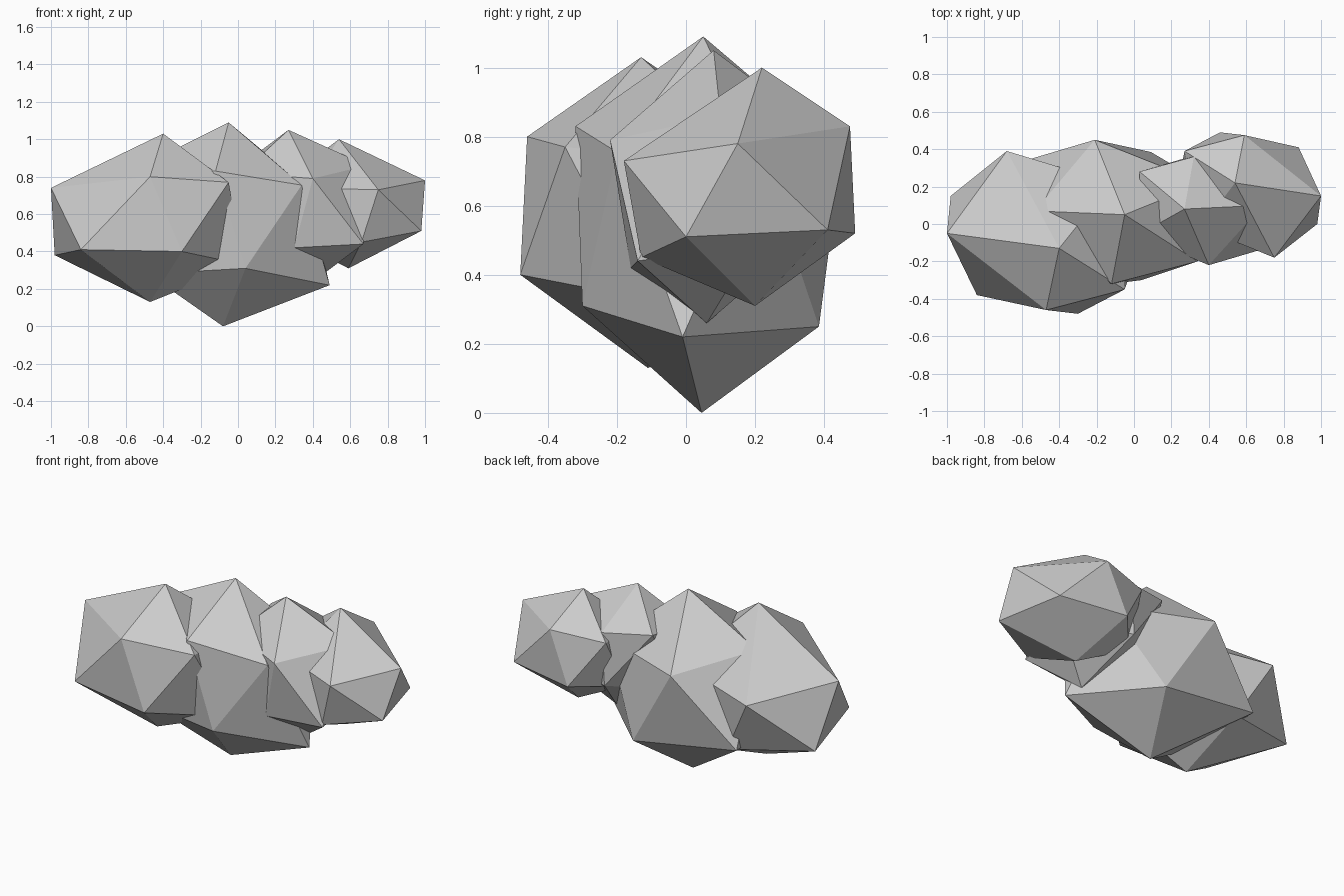
import bpy, bmesh
from mathutils import Vector

if "Cube" in bpy.data.objects:
    bpy.data.objects.remove(bpy.data.objects["Cube"])


def lump(name, centre, paired, single):
    """Irregular 20-sided lump: 'paired' corners also get an opposite corner."""
    c = Vector(centre)
    corners = [Vector(p) for p in paired + single]
    corners += [2 * c - Vector(p) for p in paired]
    bm = bmesh.new()
    for p in corners:
        bm.verts.new(p)
    bmesh.ops.convex_hull(bm, input=bm.verts[:])
    loose = [v for v in bm.verts if not v.link_faces]
    bmesh.ops.delete(bm, geom=loose, context='VERTS')
    bmesh.ops.recalc_face_normals(bm, faces=bm.faces[:])
    mesh = bpy.data.meshes.new(name)
    bm.to_mesh(mesh)
    bm.free()
    obj = bpy.data.objects.new(name, mesh)
    bpy.context.collection.objects.link(obj)
    return obj


# Large left puff
lump("cloud_left", (-.48, -.08, .56),
     [(-.47, -.46, .80), (-.84, -.38, .41)],
     [(-1, -.05, .74), (-.40, -.13, 1.03), (-.30, -.48, .40),
      (-.98, .15, .38), (-.47, -.11, .13), (-.05, -.35, .77),
      (-.68, .39, .67), (.03, -.12, .33)])

# Tall middle puff
lump("cloud_middle", (-.02, .03, .535),
     [(.49, -.01, .22)],
     [(-.05, .05, 1.09), (.04, -.30, .31), (-.08, .045, 0),
      (-.12, -.32, .83), (-.21, .45, .75), (.09, .385, .25),
      (.34, -.20, .755), (.37, .22, .74), (-.58, .34, .35),
      (-.48, -.16, .28)])

# Small puff between the middle and right ones
lump("cloud_small", (.35, .07, .655),
     [(.27, .08, 1.05), (.40, -.22, .79), (.67, -.14, .44),
      (.69, .10, .86), (.02, -.06, .82)],
     [(.32, .36, .84), (.30, -.16, .42)])

# Right puff
lump("cloud_right", (.62, .195, .635),
     [(1, .15, .78), (.88, .41, .53)],
     [(.54, .22, 1.0), (.75, -.18, .73), (.98, 0, .51), (.59, .475, .83),
      (.46, .49, .52), (.59, .20, .31), (.27, .39, .80), (.66, -.13, .45)])
